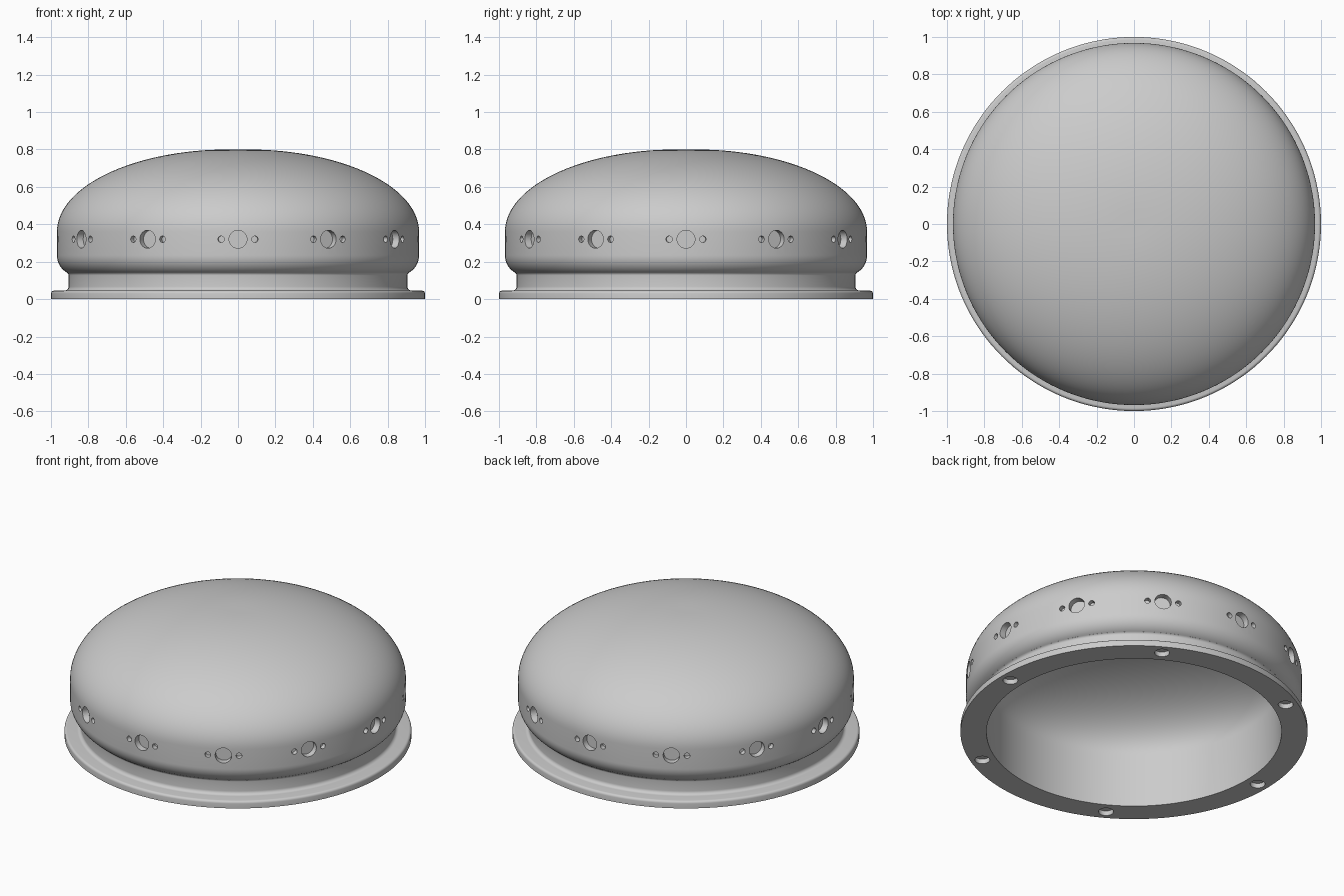
import bpy, bmesh, math
from mathutils import Matrix, Vector

if "Cube" in bpy.data.objects:
    bpy.data.objects.remove(bpy.data.objects["Cube"], do_unlink=True)

SEGMENTS = 144
grey = bpy.data.materials.new("plain_grey")
grey.use_nodes = True
colour = (0.6, 0.6, 0.6, 1)
grey.diffuse_color = colour
grey.node_tree.nodes["Principled BSDF"].inputs["Base Color"].default_value = colour


def arc(cr, cz, a, b, start, end, steps):
    """Elliptical arc as (radius, height) points, angles in degrees."""
    angles = [math.radians(start + (end - start) * i / steps) for i in range(steps + 1)]
    return [(cr + a * math.cos(t), cz + b * math.sin(t)) for t in angles]


def make_object(name, bm):
    mesh = bpy.data.meshes.new(name)
    bm.to_mesh(mesh)
    bm.free()
    mesh.materials.append(grey)
    obj = bpy.data.objects.new(name, mesh)
    bpy.context.collection.objects.link(obj)
    return obj


def lathe(name, profile):
    bm = bmesh.new()
    verts = [bm.verts.new((r, 0, z)) for r, z in profile]
    edges = [bm.edges.new(pair) for pair in zip(verts, verts[1:])]
    bmesh.ops.spin(bm, geom=verts + edges, cent=(0, 0, 0), axis=(0, 0, 1),
                   angle=math.tau, steps=SEGMENTS)
    bmesh.ops.remove_doubles(bm, verts=bm.verts, dist=1e-5)
    bmesh.ops.recalc_face_normals(bm, faces=bm.faces)
    return make_object(name, bm)


def drill(bm, centre, direction, radius, depth):
    """Add a cutter cylinder reaching depth on both sides of centre."""
    turn = Vector((0, 0, 1)).rotation_difference(direction).to_matrix().to_4x4()
    bmesh.ops.create_cone(bm, cap_ends=True, segments=32, radius1=radius,
                          radius2=radius, depth=2 * depth,
                          matrix=Matrix.Translation(centre) @ turn)


# Hollow shell: inner dome, flange, neck, bulging side and outer dome
profile = [(0, 0.70)]
profile += arc(0.05, 0.34, 0.80, 0.36, 90, 0, 28)
profile += [(0.85, 0), (1, 0)]
profile += arc(0.985, 0.03, 0.015, 0.015, 0, 90, 4)
profile += arc(0.928, 0.067, 0.022, 0.022, 270, 180, 6)
profile += arc(0.9235, 0.1267, 0.0175, 0.0175, 180, 119, 5)
profile += arc(0.868, 0.235, 0.10, 0.105, -62, 0, 12)
profile += arc(0.05, 0.36, 0.918, 0.44, 0, 90, 36)
profile += [(0, 0.80)]
shell = lathe("dome_shell", profile)

# Blind holes: twelve groups of three round the side, six under the flange
bm = bmesh.new()
for i in range(12):
    for offset, radius, depth in ((0, 0.048, 0.04), (-5.35, 0.017, 0.03), (5.35, 0.017, 0.03)):
        angle = math.radians(30 * i + offset)
        out = Vector((math.cos(angle), math.sin(angle), 0))
        drill(bm, out * 0.968 + Vector((0, 0, 0.32)), out, radius, depth)
for i in range(6):
    angle = math.radians(60 * i)
    drill(bm, Vector((math.cos(angle), math.sin(angle), 0)) * 0.93,
          Vector((0, 0, 1)), 0.043, 0.03)
cutter = make_object("hole_cutter", bm)
cutter.hide_render = True

cut = shell.modifiers.new("holes", "BOOLEAN")
cut.operation = "DIFFERENCE"
cut.solver = "EXACT"
cut.object = cutter
bpy.ops.object.select_all(action="DESELECT")
shell.select_set(True)
bpy.context.view_layer.objects.active = shell
bpy.ops.object.modifier_apply(modifier=cut.name)
bpy.data.objects.remove(cutter, do_unlink=True)
bpy.ops.object.shade_smooth_by_angle(angle=math.radians(35))
